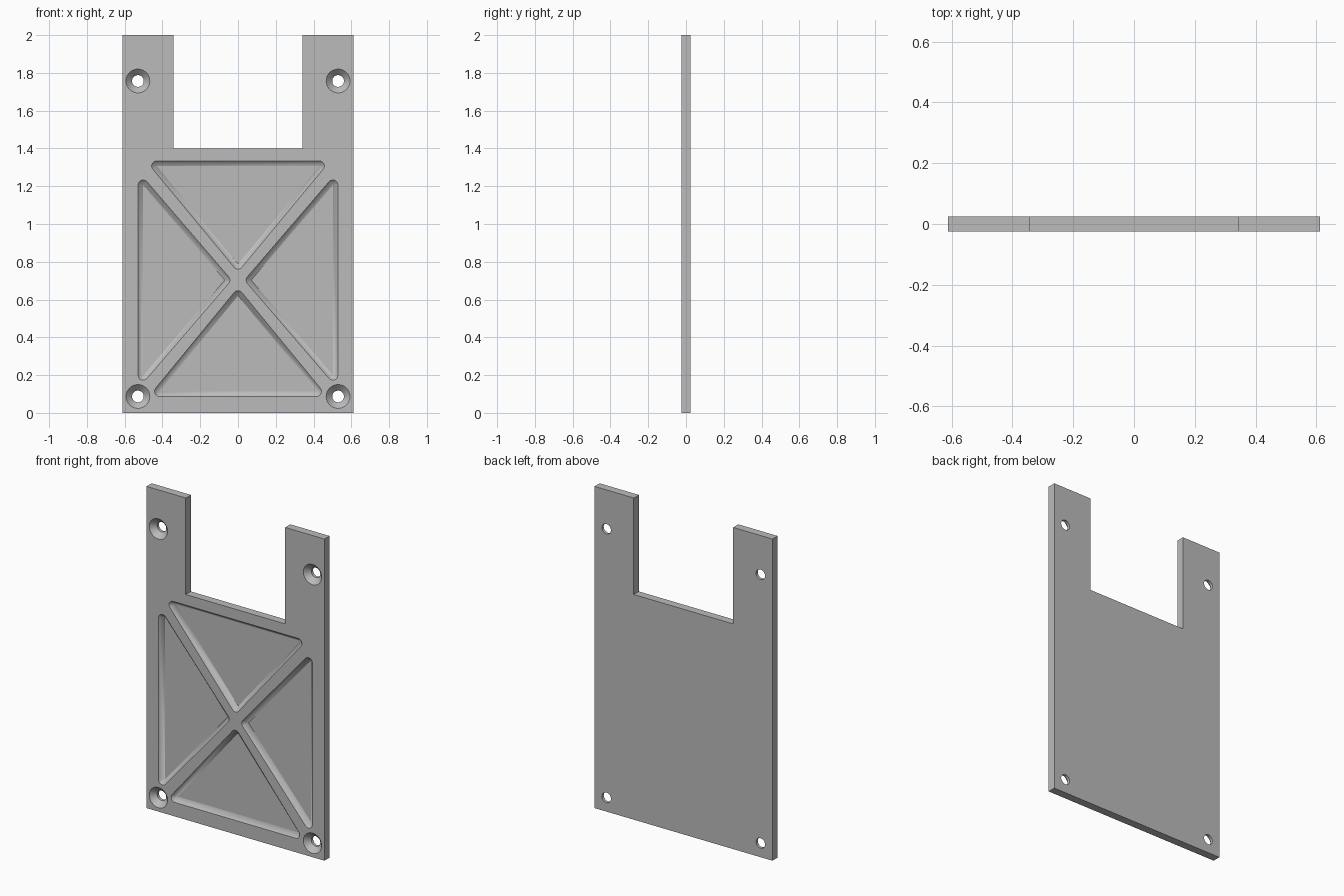
import bpy, bmesh, math
from mathutils import Vector

old = bpy.data.objects.get("Cube")
if old:
    bpy.data.objects.remove(old, do_unlink=True)

HALF = 0.025      # half the plate thickness
DEPTH = 0.027     # pocket depth, equal to the slope width of its walls
SINK = 0.032      # countersink depth

grey = bpy.data.materials.new("plain grey")
grey.use_nodes = True
colour = (0.5, 0.5, 0.5, 1)
grey.diffuse_color = colour
grey.node_tree.nodes["Principled BSDF"].inputs["Base Color"].default_value = colour


def walls(bm, rings):
    """Skin rings of equal point count and return the last ring's vertices."""
    loops = [[bm.verts.new(p) for p in ring] for ring in rings]
    n = len(loops[0])
    for a, b in zip(loops, loops[1:]):
        for i in range(n):
            j = (i + 1) % n
            bm.faces.new((a[i], a[j], b[j], b[i]))
    return loops[-1]


def round_triangle(corners, r, y, steps=8):
    """Counter-clockwise triangle grown by r, with rounded corners."""
    pts = []
    for i in range(3):
        c = Vector(corners[i])
        before = c - Vector(corners[i - 1])
        after = Vector(corners[(i + 1) % 3]) - c
        start = math.atan2(-before.x, before.y)
        turn = (math.atan2(-after.x, after.y) - start) % math.tau
        for k in range(steps + 1):
            a = start + turn * k / steps
            pts.append((c.x + r * math.cos(a), y, c.y + r * math.sin(a)))
    return pts


def circle(x, z, r, y, n=48):
    return [(x + r * math.cos(math.tau * i / n), y, z + r * math.sin(math.tau * i / n))
            for i in range(n)]


bm = bmesh.new()

# Outer rim: plate with two arms and a notch between them
half_outline = [(0.612, 0), (0.612, 2), (0.342, 2), (0.342, 1.4)]
outline = half_outline + [(-x, z) for x, z in reversed(half_outline)]
walls(bm, [[(x, y, z) for x, z in outline] for y in (-HALF, HALF)])

# Four triangular pockets with sloping walls, given by their floor corners
pockets = [
    [(-0.43, 1.307), (0, 0.788), (0.43, 1.307)],
    [(-0.415, 0.114), (0.415, 0.114), (0, 0.62)],
    [(-0.502, 0.2), (-0.07, 0.703), (-0.502, 1.206)],
    [(0.502, 1.206), (0.07, 0.703), (0.502, 0.2)],
]
for tri in pockets:
    walls(bm, [round_triangle(tri, DEPTH, -HALF), round_triangle(tri, 0, DEPTH - HALF)])
    bm.faces.new([bm.verts.new((x, DEPTH - HALF, z)) for x, z in tri])

# Four countersunk screw holes
for x in (-0.53, 0.53):
    for z in (0.087, 1.757):
        walls(bm, [circle(x, z, 0.063, -HALF),
                   circle(x, z, 0.031, SINK - HALF),
                   circle(x, z, 0.031, HALF)])

# Weld the pocket floors, then fill the front and back around the openings
bmesh.ops.remove_doubles(bm, verts=bm.verts[:], dist=1e-5)
rims = [e for e in bm.edges if e.is_boundary]
for side in (-1, 1):
    edges = [e for e in rims if e.verts[0].co.y * side > 0]
    bmesh.ops.triangle_fill(bm, edges=edges, use_beauty=True, normal=(0, side, 0))
bmesh.ops.recalc_face_normals(bm, faces=bm.faces[:])

mesh = bpy.data.meshes.new("mounting_plate")
bm.to_mesh(mesh)
bm.free()
mesh.materials.append(grey)
plate = bpy.data.objects.new("mounting_plate", mesh)
bpy.context.collection.objects.link(plate)

bpy.ops.object.select_all(action="DESELECT")
plate.select_set(True)
bpy.context.view_layer.objects.active = plate
bpy.ops.object.shade_smooth_by_angle(angle=math.radians(30))
